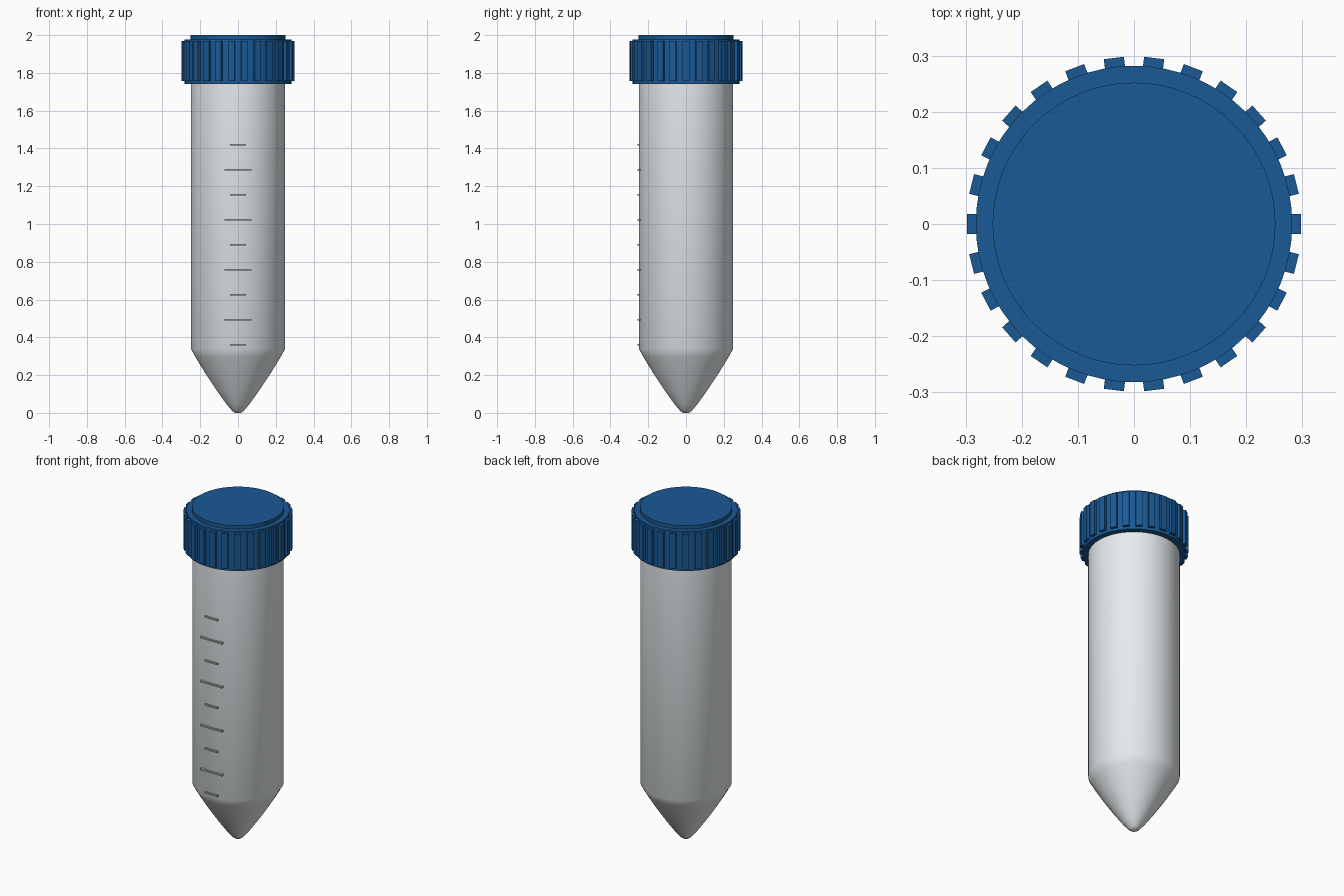
import bpy, bmesh
from math import cos, sin, pi, radians
from mathutils import Matrix, Vector

if "Cube" in bpy.data.objects:
    bpy.data.objects.remove(bpy.data.objects["Cube"])

SEG = 64


def finish(name, bm, mat=None, smooth=None):
    bmesh.ops.recalc_face_normals(bm, faces=bm.faces)
    me = bpy.data.meshes.new(name)
    bm.to_mesh(me)
    bm.free()
    ob = bpy.data.objects.new(name, me)
    bpy.context.collection.objects.link(ob)
    if mat:
        me.materials.append(mat)
    if smooth:
        bpy.ops.object.select_all(action='DESELECT')
        ob.select_set(True)
        bpy.context.view_layer.objects.active = ob
        bpy.ops.object.shade_smooth_by_angle(angle=radians(smooth))
    return ob


def lathe(name, profile, mat=None, smooth=30):
    """Revolve (radius, z) points around z and close both ends."""
    bm = bmesh.new()
    rings = [[bm.verts.new((r * cos(2 * pi * i / SEG), r * sin(2 * pi * i / SEG), z))
              for i in range(SEG)] for r, z in profile]
    for a, b in zip(rings, rings[1:]):
        for i in range(SEG):
            j = (i + 1) % SEG
            bm.faces.new((a[i], a[j], b[j], b[i]))
    bm.faces.new(rings[0])
    bm.faces.new(rings[-1])
    return finish(name, bm, mat, smooth)


def add_box(bm, center, size, turn=0.0):
    m = (Matrix.Rotation(turn, 4, 'Z') @ Matrix.Translation(center)
         @ Matrix.Diagonal((*size, 1)))
    bmesh.ops.create_cube(bm, size=1, matrix=m)


blue = bpy.data.materials.new("cap_blue")
blue.diffuse_color = (0.01, 0.10, 0.30, 1)
blue.use_nodes = True
blue.node_tree.nodes["Principled BSDF"].inputs["Base Color"].default_value = blue.diffuse_color
clear = bpy.data.materials.new("tube_plastic")
clear.diffuse_color = (0.80, 0.84, 0.86, 1)
clear.use_nodes = True
clear.node_tree.nodes["Principled BSDF"].inputs["Base Color"].default_value = clear.diffuse_color
dark = bpy.data.materials.new("mark_grey")
dark.diffuse_color = (0.45, 0.47, 0.48, 1)
dark.use_nodes = True
dark.node_tree.nodes["Principled BSDF"].inputs["Base Color"].default_value = dark.diffuse_color

# Tube with conical tip
lathe("tube", [(0.015, 0), (0.03, 0.01), (0.06, 0.045), (0.11, 0.115), (0.17, 0.205),
               (0.225, 0.295), (0.25, 0.34), (0.25, 1.80)], clear, 40)

# Screw cap with a raised lid
lathe("cap", [(0.25, 1.74), (0.282, 1.74), (0.282, 1.978), (0.252, 1.978), (0.252, 2.0)], blue)

# Grip ribs around the cap
bm = bmesh.new()
for i in range(26):
    add_box(bm, Vector((0.286, 0, 1.862)), (0.024, 0.036, 0.212), 2 * pi * i / 26)
finish("cap_ribs", bm, blue)

# Graduation marks, alternately short and long
bm = bmesh.new()
for i in range(9):
    half = 0.072 if i % 2 else 0.042
    add_box(bm, Vector((0, -0.25, 0.36 + i * 0.1325)), (2 * half, 0.016, 0.009))
finish("graduation_marks", bm, dark)
